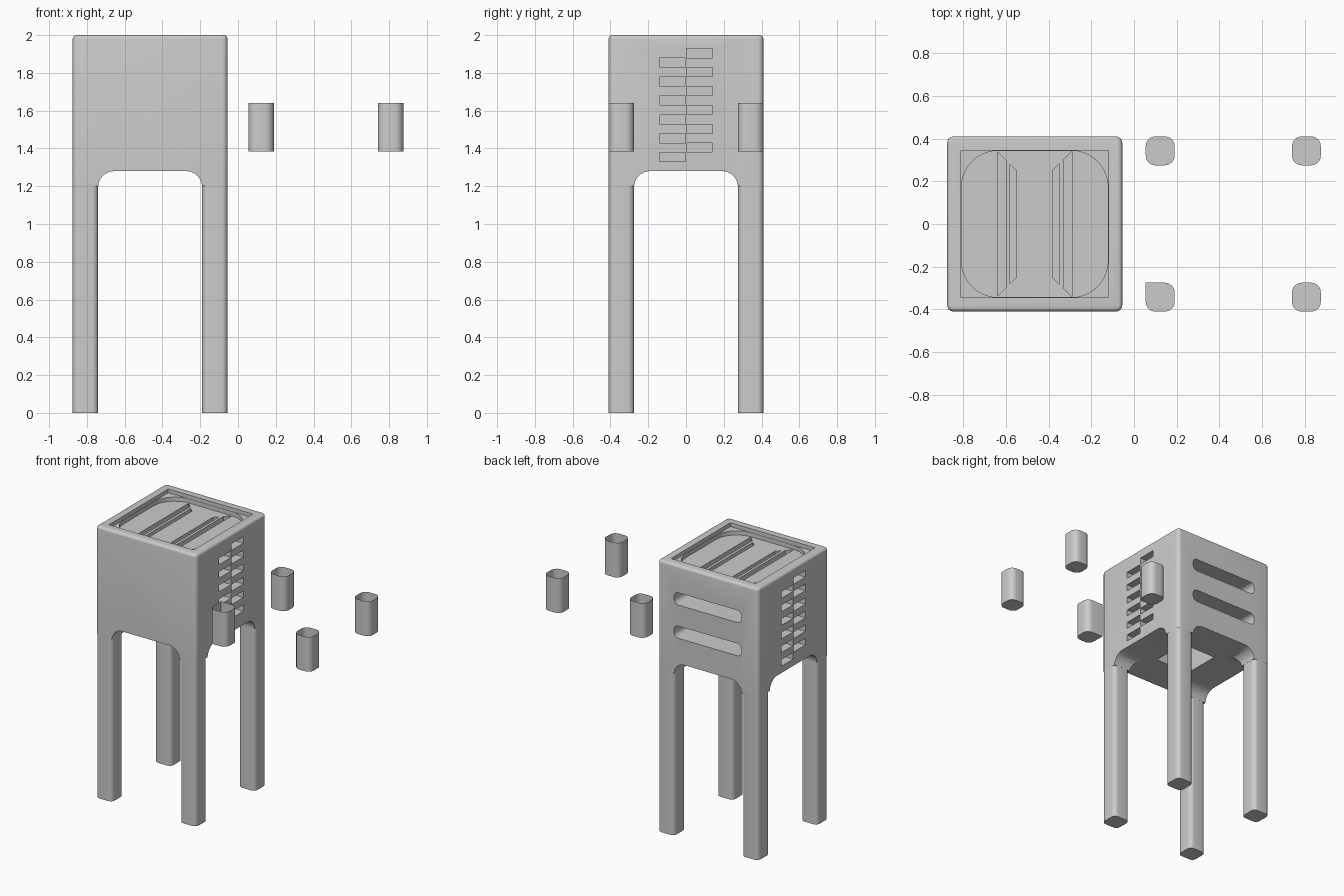
import bpy, bmesh
from math import cos, sin, pi, radians

if "Cube" in bpy.data.objects:
    bpy.data.objects.remove(bpy.data.objects["Cube"])

CX = -0.465      # centre line of the stand
H = 0.41         # half width of the body
LEG = 0.135      # leg thickness


def rounded(u0, u1, v0, v1, radii, seg=6):
    """Rounded rectangle; radii start at the upper right corner, counter-clockwise."""
    if not isinstance(radii, (tuple, list)):
        radii = [radii] * 4
    pts = []
    for i, (u, v, su, sv) in enumerate([(u1, v1, -1, -1), (u0, v1, 1, -1),
                                        (u0, v0, 1, 1), (u1, v0, -1, 1)]):
        r = radii[i]
        if r == 0:
            pts.append((u, v))
            continue
        for k in range(seg + 1):
            a = (i + k / seg) * pi / 2
            pts.append((u + su * r + r * cos(a), v + sv * r + r * sin(a)))
    return pts


def prism(name, pts, a, b, axis='z', open_top=False):
    """Extrude a 2D outline from a to b along an axis."""
    place = {'z': lambda u, v, w: (u, v, w),
             'y': lambda u, v, w: (u, w, v),
             'x': lambda u, v, w: (w, u, v)}[axis]
    bm = bmesh.new()
    lo = [bm.verts.new(place(u, v, a)) for u, v in pts]
    hi = [bm.verts.new(place(u, v, b)) for u, v in pts]
    n = len(pts)
    for i in range(n):
        j = (i + 1) % n
        bm.faces.new((lo[i], lo[j], hi[j], hi[i]))
    bm.faces.new(lo[::-1])
    if not open_top:
        bm.faces.new(hi)
        bmesh.ops.recalc_face_normals(bm, faces=bm.faces[:])
    me = bpy.data.meshes.new(name)
    bm.to_mesh(me)
    bm.free()
    ob = bpy.data.objects.new(name, me)
    bpy.context.collection.objects.link(ob)
    return ob


def activate(ob):
    bpy.ops.object.select_all(action='DESELECT')
    ob.select_set(True)
    bpy.context.view_layer.objects.active = ob


def smooth(ob):
    activate(ob)
    bpy.ops.object.shade_smooth_by_angle(angle=radians(35))


def cut(ob, cutter):
    cutter.hide_render = True
    m = ob.modifiers.new("cut", 'BOOLEAN')
    m.operation, m.solver, m.object = 'DIFFERENCE', 'EXACT', cutter
    activate(ob)
    bpy.ops.object.modifier_apply(modifier=m.name)
    bpy.data.objects.remove(cutter)


# Body block: rounded upright edges and softened top edge
body = prism("body", rounded(CX - H, CX + H, -H, H, 0.03), 1.2, 2.0)
bm = bmesh.new()
bm.from_mesh(body.data)
top = [e for e in bm.edges if all(v.co.z > 1.99 for v in e.verts)]
bmesh.ops.bevel(bm, geom=top, offset=0.02, segments=4, profile=0.5, affect='EDGES')
bm.to_mesh(body.data)
bm.free()

# Arched openings between the legs, in both directions
g = H - LEG
for axis, c in (('y', CX), ('x', 0)):
    w = 0 if axis == 'y' else CX
    cut(body, prism("arch_cutter", rounded(c - g, c + g, 1.0, 1.28, (0.085, 0.085, 0, 0), 8),
                    w - 0.6, w + 0.6, axis))

# Square hole in the underside
cut(body, prism("underside_cutter", rounded(CX - 0.14, CX + 0.14, -0.14, 0.14, 0), 1.1, 1.53))

# Tray on top: square recess, then a rounded pocket
t = 0.345
cut(body, prism("recess_cutter", rounded(CX - t, CX + t, -t, t, 0), 1.972, 2.1))
p = t - 0.002
cut(body, prism("pocket_cutter", rounded(CX - p, CX + p, -p, p, 0.17, 10), 1.942, 2.1))

# Long tray slots with mitred ends, mirrored about the centre line
for s in (-1, 1):
    for far, near in ((0.175, 0.135), (0.115, 0.085)):
        a, b = far + 0.165, near + 0.165
        cut(body, prism("slot_cutter", [(CX + s * far, -a), (CX + s * near, -b),
                                        (CX + s * near, b), (CX + s * far, a)], 1.87, 1.96))

# Staggered side vents, turned half round on the opposite side
for s in (-1, 1):
    x = CX + s * H
    for i in range(6):
        for d, z in ((1, 1.88 - 0.1 * i), (-1, 1.83 - 0.1 * i)):
            y = sorted((s * d * 0.002, s * d * 0.14))
            cut(body, prism("vent_cutter", rounded(y[0], y[1], z, z + 0.048, 0),
                            x - 0.1, x + 0.1, 'x'))

# Two wide rounded slots in the back
for z in (1.755, 1.51):
    cut(body, prism("back_slot_cutter", rounded(CX - g, CX + g, z - 0.045, z + 0.045, 0.035),
                    0.21, 0.5, 'y'))
smooth(body)

# Legs under the body, and loose open-topped foot sleeves beside it
for sx in (-1, 1):
    for sy in (-1, 1):
        tag = ("front" if sy < 0 else "back") + ("_left" if sx < 0 else "_right")
        y = sorted((sy * g, sy * H))
        x = sorted((CX + sx * g, CX + sx * H))
        smooth(prism(tag + "_leg", rounded(*x, *y, 0.032), 0, 1.22))
        x = sorted((-CX + sx * g, -CX + sx * H))
        r = [0.045] * 4
        if sx < 0 and sy < 0:
            r[1] = 0
        smooth(prism(tag + "_sleeve", rounded(*x, *y, r), 1.385, 1.64, open_top=True))
